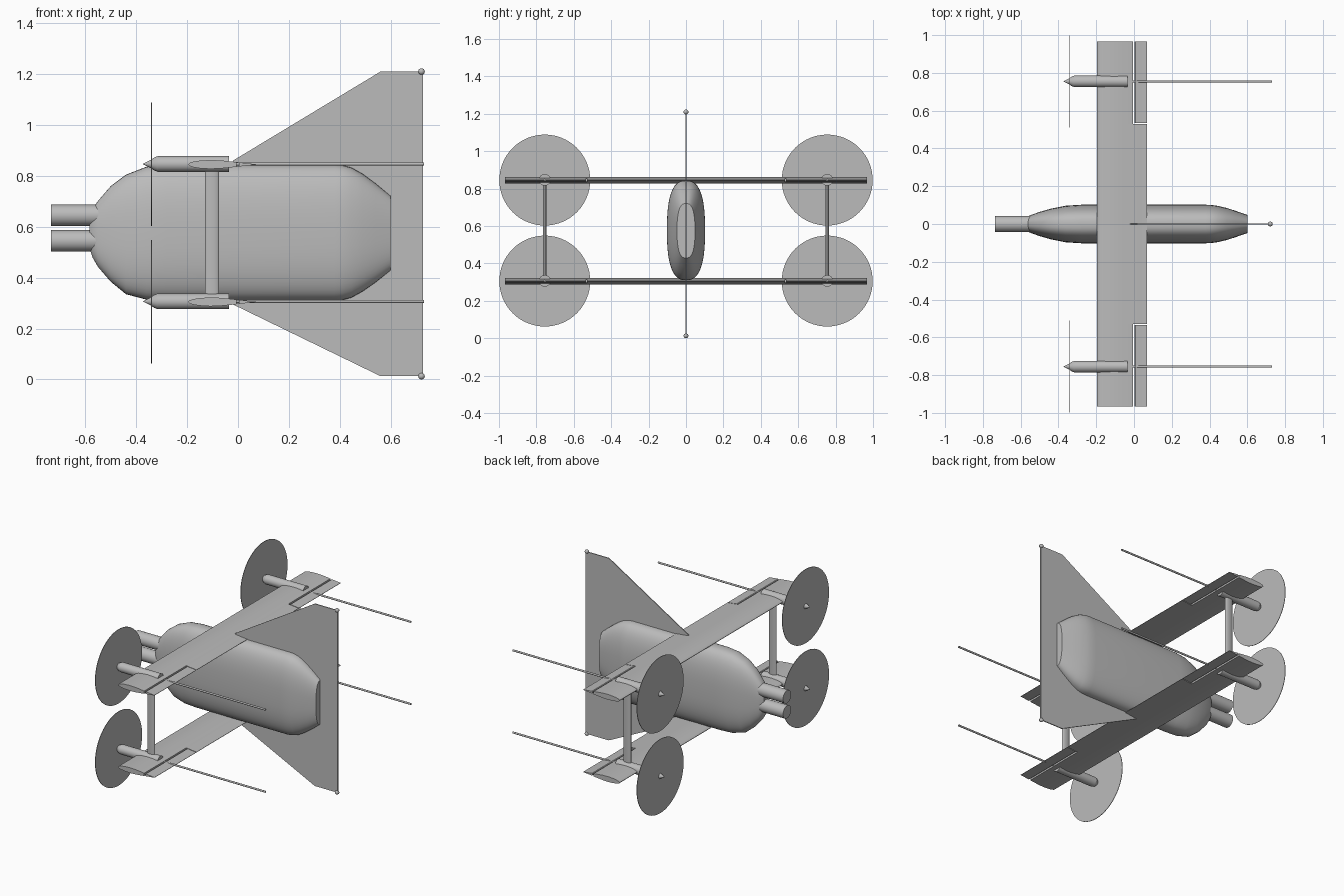
import bpy, bmesh
from math import cos, sin, pi, radians, copysign

if "Cube" in bpy.data.objects:
    bpy.data.objects.remove(bpy.data.objects["Cube"])

grey = bpy.data.materials.new("plain_grey")
grey.use_nodes = True
GREY = (0.5, 0.5, 0.5, 1)
grey.diffuse_color = GREY
grey.node_tree.nodes["Principled BSDF"].inputs["Base Color"].default_value = GREY


def loft(name, rings, smooth=True):
    """Skin a list of equal-length point rings and cap both ends."""
    bm = bmesh.new()
    loops = [[bm.verts.new(p) for p in ring] for ring in rings]
    n = len(loops[0])
    for a, b in zip(loops, loops[1:]):
        for i in range(n):
            j = (i + 1) % n
            bm.faces.new((a[i], a[j], b[j], b[i]))
    bm.faces.new(loops[0])
    bm.faces.new(loops[-1])
    bmesh.ops.recalc_face_normals(bm, faces=bm.faces)
    mesh = bpy.data.meshes.new(name)
    bm.to_mesh(mesh)
    bm.free()
    mesh.materials.append(grey)
    if smooth:
        mesh.shade_smooth()
        mesh.set_sharp_from_angle(angle=radians(32))
    ob = bpy.data.objects.new(name, mesh)
    bpy.context.collection.objects.link(ob)
    return ob


def oval(x, zc, hz, hy, power=2.0, y=0, n=32):
    """Superellipse ring across the x axis."""
    def c(v):
        return copysign(abs(v) ** (2 / power), v)
    return [(x, y + hy * c(cos(2 * pi * i / n)), zc + hz * c(sin(2 * pi * i / n)))
            for i in range(n)]


def turned(name, stations, y, z, n=32):
    """Round part along x from (x, radius) pairs."""
    return loft(name, [oval(x, z, r, r, 2, y, n) for x, r in stations])


def slab(name, profile, y0, y1, smooth=True):
    """Extrude an x-z profile along y."""
    return loft(name, [[(x, y, z) for x, z in profile] for y in (y0, y1)], smooth)


# Fuselage: x, centre z, half height, half width
hull = [(-.583, .575, .06, .025), (-.572, .575, .095, .036), (-.55, .572, .13, .046),
        (-.5, .572, .188, .064), (-.44, .57, .235, .081), (-.36, .575, .261, .097),
        (-.28, .577, .267, .102), (.38, .577, .267, .102), (.41, .577, .265, .101),
        (.445, .577, .256, .096), (.49, .577, .231, .085), (.54, .576, .195, .069),
        (.6, .575, .146, .048)]
loft("fuselage", [oval(*s, power=2.6, n=48) for s in hull])

# Nose tubes
for label, z in (("upper", .645), ("lower", .545)):
    turned(label + "_nose_tube", [(-.735, .042), (-.45, .042)], 0, z)

# Tail fin plate and tip balls
fin = [(-.02, .86), (.56, 1.21), (.727, 1.21), (.727, .013), (.56, .013), (-.02, .295)]
slab("tail_fin", fin, -.003, .003, False)
for label, z in (("upper", 1.21), ("lower", .013)):
    ball = [(.721 - .013 * cos(pi * i / 10), max(.013 * sin(pi * i / 10), .0003))
            for i in range(11)]
    turned(label + "_fin_ball", ball, 0, z, 20)

# Wing sections: x, half thickness
front = [(-.195, .001), (-.19, .006), (-.175, .011), (-.15, .015), (-.11, .0175),
         (-.07, .016), (-.03, .012), (-.005, .009)]
rear = [(.003, .005), (.007, .008), (.03, .005), (.07, .001)]


def section(points, z):
    return [(x, z + t) for x, t in points] + [(x, z - t) for x, t in reversed(points)]


TIP, CUT, POD = .967, .53, .755
for label, z in (("upper", .845), ("lower", .305)):
    slab(label + "_wing", section(front + rear[1:], z), -CUT, CUT)
    for side, s in (("left", 1), ("right", -1)):
        # seen from the nose, which points along -x
        tag = f"{label}_{side}_"
        slab(tag + "outer_wing", section(front, z), s * CUT, s * TIP)
        slab(tag + "aileron", section(rear, z), s * (CUT + .004), s * TIP)
        turned(tag + "engine_pod", [(-.315, .031), (-.035, .031)], s * POD, z + .002)
        turned(tag + "spinner", [(-.373, .001), (-.345, .015), (-.33, .025), (-.315, .031)],
               s * POD, z + .002)
        turned(tag + "propeller_disc", [(-.3415, .243), (-.3385, .243)],
               s * POD, z + .001, 64)
        turned(tag + "tail_rod", [(-.04, .006), (.73, .006)], s * POD, z + .002, 12)

# Streamlined struts between the wings
for side, s in (("left", 1), ("right", -1)):
    loft(side + "_strut", [[(-.102 + .028 * cos(2 * pi * i / 24),
                             s * POD + .01 * sin(2 * pi * i / 24), z)
                            for i in range(24)] for z in (.305, .845)])
